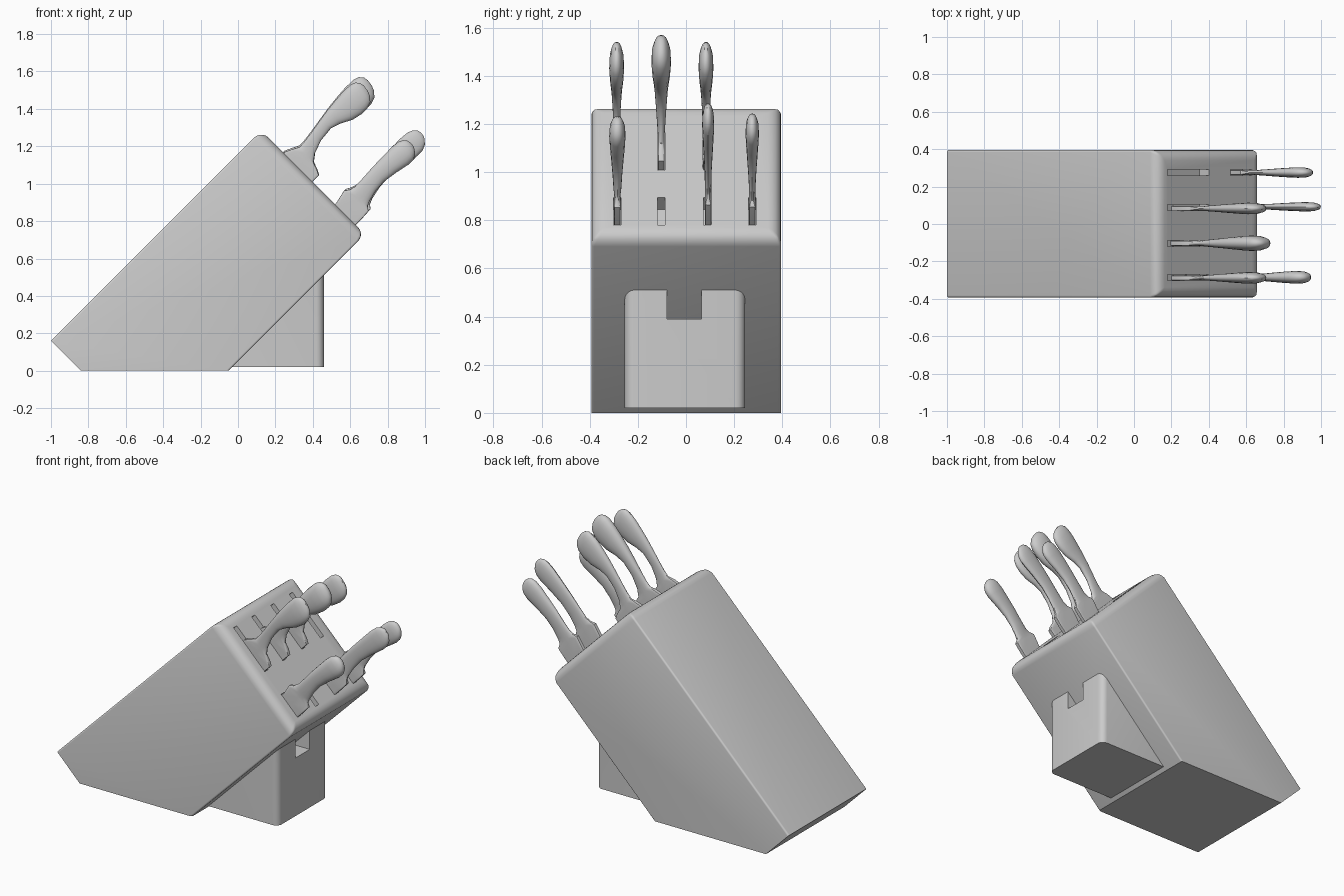
import bpy, bmesh, math
from mathutils import Vector

if "Cube" in bpy.data.objects:
    bpy.data.objects.remove(bpy.data.objects["Cube"])

R2 = math.sqrt(2)


def tilt(u, v, y):
    """u = out of the slotted face, v = down along it, y = across."""
    return Vector((0.705 + (u + v) / R2, y, 0.705 + (u - v) / R2))


def make_object(name, bm):
    bmesh.ops.recalc_face_normals(bm, faces=bm.faces[:])
    me = bpy.data.meshes.new(name)
    bm.to_mesh(me)
    bm.free()
    ob = bpy.data.objects.new(name, me)
    bpy.context.collection.objects.link(ob)
    return ob


def prism(profile, y0, y1):
    bm = bmesh.new()
    rings = [[bm.verts.new((x, y, z)) for x, z in profile] for y in (y0, y1)]
    n = len(profile)
    bm.faces.new(rings[0])
    bm.faces.new(rings[1])
    for i in range(n):
        j = (i + 1) % n
        bm.faces.new((rings[0][i], rings[0][j], rings[1][j], rings[1][i]))
    return bm


def add_box(bm, corner):
    """corner(i, j, k) gives the position of each box corner."""
    vs = [[[bm.verts.new(corner(i, j, k)) for k in (0, 1)] for j in (0, 1)] for i in (0, 1)]
    for a in (0, 1):
        bm.faces.new((vs[a][0][0], vs[a][0][1], vs[a][1][1], vs[a][1][0]))
        bm.faces.new((vs[0][a][0], vs[0][a][1], vs[1][a][1], vs[1][a][0]))
        bm.faces.new((vs[0][0][a], vs[0][1][a], vs[1][1][a], vs[1][0][a]))


def finish(ob, cutter, width):
    """Weighted bevel, then cut, then bake and smooth."""
    bev = ob.modifiers.new("bevel", 'BEVEL')
    bev.limit_method = 'WEIGHT'
    bev.width = width
    bev.segments = 5
    cut = ob.modifiers.new("cut", 'BOOLEAN')
    cut.operation = 'DIFFERENCE'
    cut.solver = 'EXACT'
    cut.object = cutter
    cutter.hide_render = True
    smooth(ob, True)
    bpy.data.objects.remove(cutter)


def smooth(ob, bake=False):
    bpy.ops.object.select_all(action='DESELECT')
    ob.select_set(True)
    bpy.context.view_layer.objects.active = ob
    if bake:
        bpy.ops.object.convert(target='MESH')
    bpy.ops.object.shade_smooth_by_angle(angle=math.radians(35))


# Slanted main block: soft slotted face, finer long edges
outline = [(-1, 0.16), (-0.84, 0), (-0.05, 0), (0.68, 0.73), (0.125, 1.285)]
bm = prism(outline, -0.393, 0.395)
weight = bm.edges.layers.float.new("bevel_weight_edge")
for e in bm.edges:
    a, b = (v.co for v in e.verts)
    on_top = [c.x + c.z > 1.4 for c in (a, b)]
    if all(on_top):
        e[weight] = 1.0
    elif any(on_top):
        e[weight] = 0.2
block = make_object("knife_block", bm)

# Eight slots: long upper row, short lower row
bm = bmesh.new()
for y in (-0.285, -0.103, 0.088, 0.275):
    for v0, v1 in ((-0.742, -0.431), (-0.269, -0.106)):
        add_box(bm, lambda i, j, k: tilt((-0.07, 0.1)[i], (v0, v1)[j], y + (-0.016, 0.016)[k]))
finish(block, make_object("slot_cutter", bm), 0.055)

# Rear support wedge with rounded upright edges and a notch
bm = prism([(-0.04, 0.02), (0.46, 0.02), (0.46, 0.52)], -0.255, 0.245)
weight = bm.edges.layers.float.new("bevel_weight_edge")
for e in bm.edges:
    a, b = (v.co for v in e.verts)
    if min(a.x, b.x) > 0.4 and abs(a.z - b.z) > 0.1:
        e[weight] = 1.0
support = make_object("support_wedge", bm)
bm = bmesh.new()
add_box(bm, lambda i, j, k: ((0.2, 0.6)[i], (-0.078, 0.065)[j], (0.39, 0.7)[k]))
finish(support, make_object("notch_cutter", bm), 0.04)

# Handle stations: u, v on the spine side, u, v on the edge side, thickness share
LARGE = [
    (-0.065, -0.223, -0.065, 0, 0), (0.01, -0.223, 0.05, 0, 0),
    (0.05, -0.205, 0.065, -0.03, 0), (0.085, -0.187, 0.08, -0.07, 0.3),
    (0.13, -0.188, 0.12, -0.1, 0.42), (0.19, -0.196, 0.2, -0.128, 0.52),
    (0.27, -0.209, 0.29, -0.136, 0.65), (0.35, -0.221, 0.345, -0.118, 0.78),
    (0.42, -0.228, 0.41, -0.085, 0.92), (0.48, -0.232, 0.47, -0.072, 1),
    (0.54, -0.23, 0.515, -0.072, 0.95), (0.57, -0.22, 0.55, -0.083, 0.75),
    (0.588, -0.198, 0.575, -0.11, 0.45), (0.592, -0.175, 0.587, -0.14, 0.18)]
SMALL = [
    (-0.065, -0.155, -0.065, 0, 0), (0.01, -0.157, 0.04, 0, 0),
    (0.085, -0.174, 0.1, -0.004, 0), (0.11, -0.158, 0.115, -0.025, 0.35),
    (0.14, -0.148, 0.14, -0.037, 0.5), (0.2, -0.15, 0.2, -0.052, 0.6),
    (0.28, -0.155, 0.27, -0.057, 0.75), (0.36, -0.157, 0.35, -0.045, 0.9),
    (0.43, -0.158, 0.43, -0.028, 1), (0.475, -0.153, 0.465, -0.029, 0.95),
    (0.5, -0.14, 0.49, -0.042, 0.75), (0.514, -0.122, 0.509, -0.065, 0.45),
    (0.517, -0.105, 0.516, -0.085, 0.18)]


def knife(name, table, y, v_edge, half, length=1.0, depth=1.0, sides=20):
    bm = bmesh.new()
    rings = []
    for ut, vt, ub, vb, share in table:
        # Flat tang sections use a boxy curve, handle sections an oval
        power = 0.2 if share == 0 else 0.9
        h = 0.014 if share == 0 else max(half * share, 0.014 * (share < 0.6 and ut < 0.3))
        ring = []
        for i in range(sides):
            t = 2 * math.pi * i / sides
            c, s = math.cos(t), math.sin(t)
            c = math.copysign(abs(c) ** power, c)
            s = math.copysign(abs(s) ** power, s)
            k = (1 + c) / 2
            u = ut + (ub - ut) * k
            v = (vt + (vb - vt) * k) * depth
            u *= length if u > 0 else 1
            ring.append(bm.verts.new(tilt(u, v_edge + v, y + h * s)))
        rings.append(ring)
    for r0, r1 in zip(rings, rings[1:]):
        for i in range(sides):
            j = (i + 1) % sides
            bm.faces.new((r0[i], r0[j], r1[j], r1[i]))
    bm.faces.new(rings[0])
    bm.faces.new(rings[-1])
    smooth(make_object(name, bm))


# Three upper knives and three lower knives
knife("upper_knife_left", LARGE, -0.288, -0.433, 0.031, 0.94, 0.97)
knife("upper_knife_middle", LARGE, -0.103, -0.433, 0.041)
knife("upper_knife_right", LARGE, 0.083, -0.433, 0.031, 0.94, 0.97)
knife("lower_knife_left", SMALL, -0.285, -0.106, 0.034)
knife("lower_knife_middle", SMALL, 0.092, -0.106, 0.025, 1.15)
knife("lower_knife_right", SMALL, 0.275, -0.106, 0.028, 1.03)
